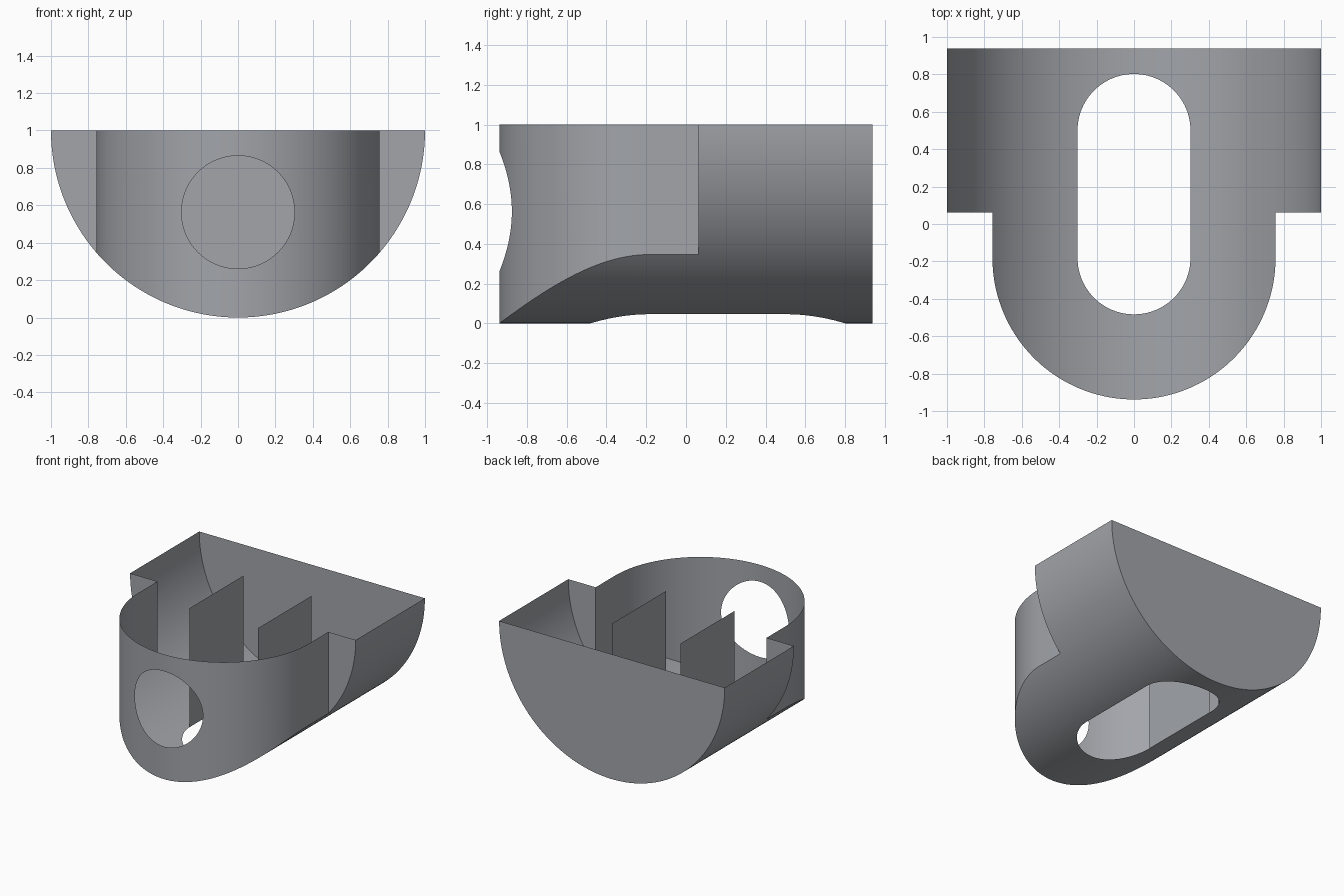
import bpy, bmesh
from math import sin, pi, sqrt

cube = bpy.data.objects.get("Cube")
if cube:
    bpy.data.objects.remove(cube, do_unlink=True)

# Main dimensions
R = 1.0             # trough radius, axis at z = 1
W = 0.757           # half width of the rounded front
H = 0.302           # half width of the openings
BACK, STEP = 0.938, 0.062
NOSE = -0.181       # centre of the front rounding
SLOT = 0.5          # centre of the rear slot rounding
HOLE_Z = 0.563

grey = bpy.data.materials.new("plain grey")
grey.use_nodes = True
colour = (0.36, 0.375, 0.40, 1)
grey.diffuse_color = colour
grey.node_tree.nodes["Principled BSDF"].inputs["Base Color"].default_value = colour


def arc(r, x):
    return sqrt(max(r * r - x * x, 0))


def floor_z(x):
    return R - arc(R, x)


def steps(r, n):
    """Positions across a circle of radius r, evenly spaced by angle."""
    return [r * sin(pi * (i / n - 0.5)) for i in range(n + 1)]


def between(lo, hi, *sets):
    xs = sorted({round(x, 5) for s in sets for x in s if lo - 1e-6 <= x <= hi + 1e-6})
    return xs


def strip(bm, xs, low, high):
    """Ruled surface between two curves, sampled along x."""
    cols = [(bm.verts.new(low(x)), bm.verts.new(high(x))) for x in xs]
    for (a, b), (c, d) in zip(cols, cols[1:]):
        bm.faces.new((a, c, d, b))


def quad(bm, *pts):
    bm.faces.new([bm.verts.new(p) for p in pts])


def finish(name, bm, smooth=False, flip=False):
    bmesh.ops.remove_doubles(bm, verts=bm.verts, dist=1e-5)
    bmesh.ops.dissolve_degenerate(bm, edges=bm.edges, dist=1e-6)
    if flip:
        bmesh.ops.reverse_faces(bm, faces=bm.faces)
    for f in bm.faces:
        f.smooth = smooth
    mesh = bpy.data.meshes.new(name)
    bm.to_mesh(mesh)
    bm.free()
    mesh.materials.append(grey)
    obj = bpy.data.objects.new(name, mesh)
    bpy.context.collection.objects.link(obj)


across = steps(R, 96)
front = steps(W, 72)
opening = steps(H, 48)

# Curves shared by the parts
def on_floor(y):
    return lambda x: (x, y(x), floor_z(x))


def on_wall(z):
    return lambda x: (x, nose(x), z(x))


def nose(x):
    return NOSE - arc(W, x)


def back(x):
    return BACK


def step(x):
    return STEP


def slot_front(x):
    return NOSE - arc(H, x)


def slot_back(x):
    return SLOT + arc(H, x)


# Half-round trough with a long slot in its floor
bm = bmesh.new()
middle = between(-H, H, across, front, opening)
strip(bm, middle, on_floor(nose), on_floor(slot_front))
strip(bm, middle, on_floor(slot_back), on_floor(back))
for lo, hi in ((-W, -H), (H, W)):
    xs = between(lo, hi, across, front, opening)
    rows = [nose, lambda x: NOSE, lambda x: SLOT, back]
    for a, b in zip(rows, rows[1:]):
        strip(bm, xs, on_floor(a), on_floor(b))
for lo, hi in ((-R, -W), (W, R)):
    strip(bm, between(lo, hi, across, front), on_floor(step), on_floor(back))
finish("trough_floor", bm, smooth=True, flip=True)

# Rounded front wall with a round hole, and its straight sides
bm = bmesh.new()
xs = between(-H, H, front, opening, across)
strip(bm, xs, on_wall(floor_z), on_wall(lambda x: HOLE_Z - arc(H, x)))
strip(bm, xs, on_wall(lambda x: HOLE_Z + arc(H, x)), on_wall(lambda x: R))
for lo, hi in ((-W, -H), (H, W)):
    strip(bm, between(lo, hi, front, opening, across), on_wall(floor_z), on_wall(lambda x: R))
low = floor_z(W)
quad(bm, (W, NOSE, low), (W, STEP, low), (W, STEP, R), (W, NOSE, R))
quad(bm, (-W, STEP, low), (-W, NOSE, low), (-W, NOSE, R), (-W, STEP, R))
finish("front_wall", bm, smooth=True)

# Shoulders where the trough widens
for name, lo, hi in (("right_shoulder", -R, -W), ("left_shoulder", W, R)):
    bm = bmesh.new()
    strip(bm, between(lo, hi, across, front), on_floor(step), lambda x: (x, STEP, R))
    finish(name, bm)

# Flat half-disc closing the back
bm = bmesh.new()
strip(bm, across, on_floor(back), lambda x: (x, BACK, R))
finish("back_plate", bm, flip=True)

# Upright dividers along the straight slot edges
for name, x in (("right_divider", -H), ("left_divider", H)):
    bm = bmesh.new()
    low = floor_z(x)
    quad(bm, (x, NOSE, low), (x, SLOT, low), (x, SLOT, R), (x, NOSE, R))
    finish(name, bm)
